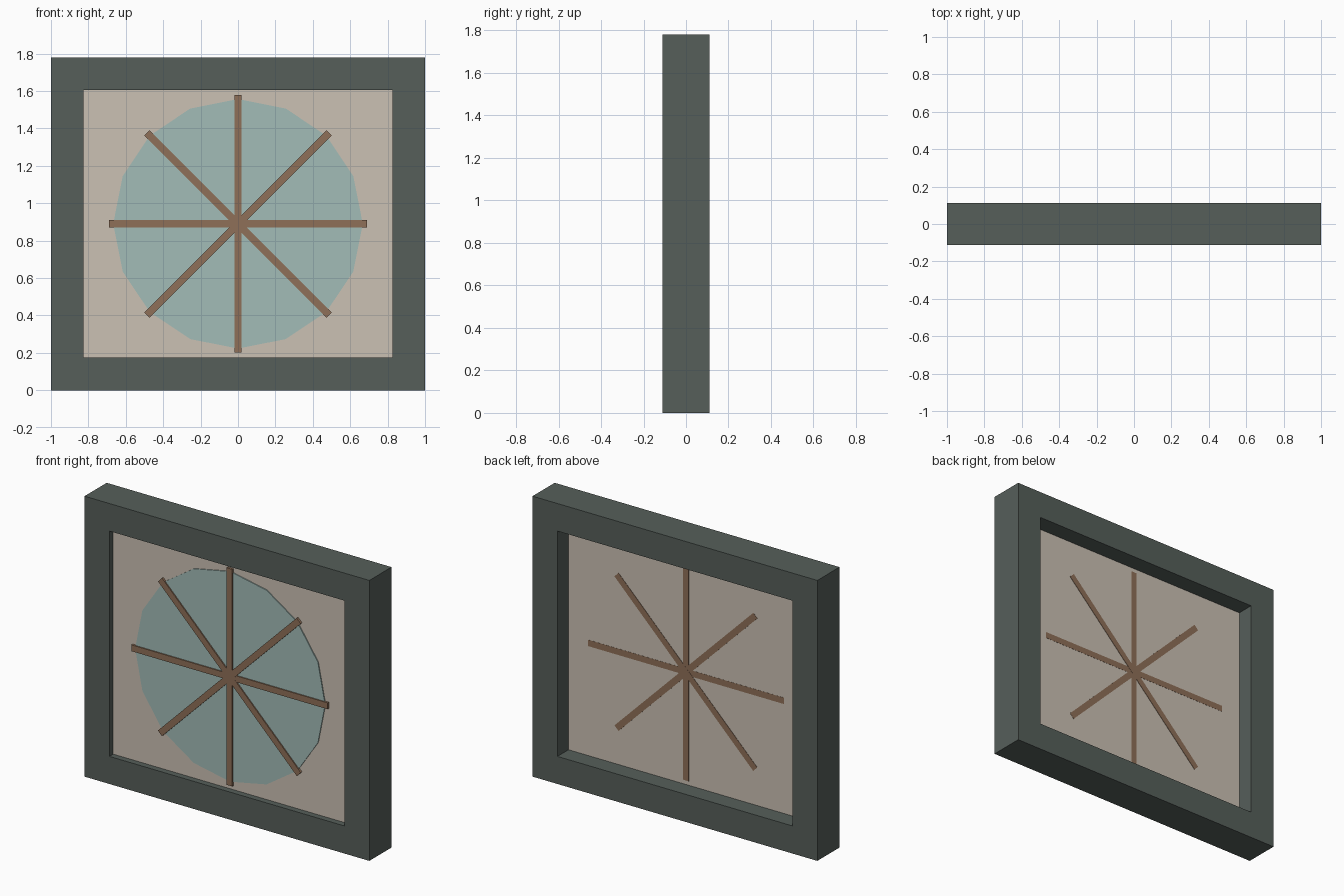
import bpy
import bmesh
from math import pi
from mathutils import Matrix, Vector

cube = bpy.data.objects.get("Cube")
if cube:
    bpy.data.objects.remove(cube)

MID = 0.89          # height of the window centre
DEPTH = 0.111       # half depth of the frame
BACK = 0.0          # rear plane shared by panel and spokes


def material(name, rgb):
    mat = bpy.data.materials.new(name)
    mat.use_nodes = True
    mat.diffuse_color = (*rgb, 1)
    mat.node_tree.nodes["Principled BSDF"].inputs["Base Color"].default_value = (*rgb, 1)
    return mat


def add_object(name, bm, mat):
    bmesh.ops.recalc_face_normals(bm, faces=bm.faces)
    mesh = bpy.data.meshes.new(name)
    bm.to_mesh(mesh)
    bm.free()
    mesh.materials.append(mat)
    obj = bpy.data.objects.new(name, mesh)
    bpy.context.collection.objects.link(obj)
    return obj


def add_box(name, size, y_front, y_back, mat, turn=0):
    """Box centred on the window, turned about the depth axis."""
    bm = bmesh.new()
    place = Matrix.Translation((0, (y_front + y_back) / 2, MID)) @ Matrix.Rotation(turn, 4, "Y")
    scale = Matrix.Diagonal((size[0], y_back - y_front, size[1], 1))
    bmesh.ops.create_cube(bm, size=1, matrix=place @ scale)
    return add_object(name, bm, mat)


frame_mat = material("dark grey green", (0.093, 0.114, 0.102))
panel_mat = material("pale beige", (0.597, 0.533, 0.456))
disc_mat = material("pale teal", (0.361, 0.503, 0.474))
spoke_mat = material("brown wood", (0.275, 0.162, 0.098))

# Outer frame: a rectangular section swept round the four corners
bm = bmesh.new()
rings = []
for sx, sz in ((-1, -1), (1, -1), (1, 1), (-1, 1)):
    section = ((1, -DEPTH), (1, DEPTH), (0.825, DEPTH), (0.825, -DEPTH))
    rings.append([bm.verts.new((sx * x, y, MID + sz * (x - 1 + MID))) for x, y in section])
for i in range(4):
    a, b = rings[i], rings[(i + 1) % 4]
    for j in range(4):
        k = (j + 1) % 4
        bm.faces.new((a[j], b[j], b[k], a[k]))
add_object("frame", bm, frame_mat)

# Wall panel filling the opening
add_box("panel", (1.65, 1.43), -0.073, BACK, panel_mat)

# Sixteen-sided glass disc standing just proud of the panel
bm = bmesh.new()
bmesh.ops.create_cone(
    bm, cap_ends=True, segments=16, radius1=0.667, radius2=0.667, depth=0.03,
    matrix=Matrix.Translation(Vector((0, -0.064, MID))) @ Matrix.Rotation(pi / 2, 4, "X"))
add_object("glass_disc", bm, disc_mat)

# Four full-length bars make eight spokes, passing through to the back
for i in range(4):
    step = 0.0004 * i
    add_box(f"spoke_bar_{i + 1}", (1.378, 0.04), -0.086 - step, BACK + 0.001 + step,
            spoke_mat, i * pi / 4)
